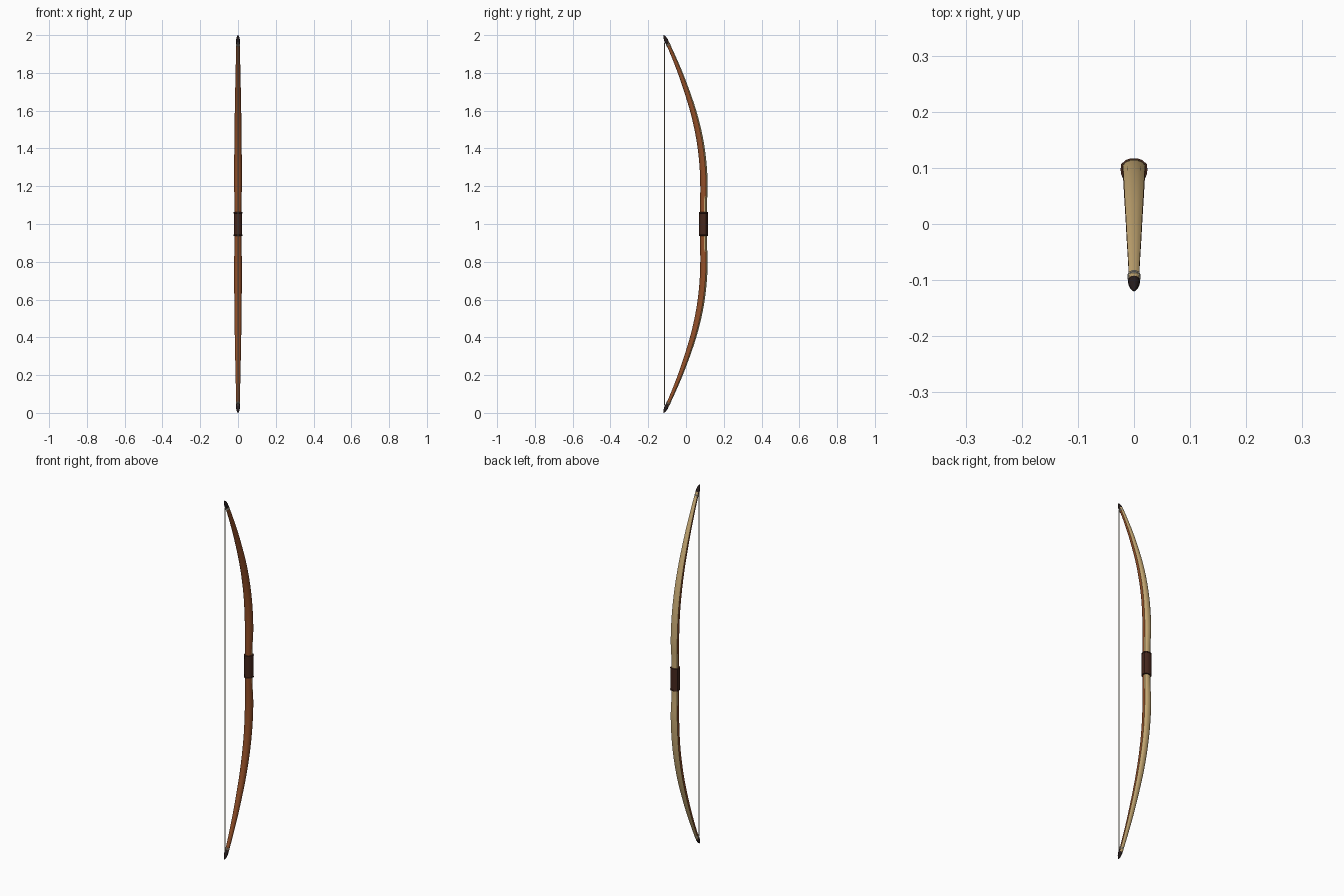
import bpy, bmesh, math
from mathutils import Vector

if "Cube" in bpy.data.objects:
    bpy.data.objects.remove(bpy.data.objects["Cube"])


def mat(name, rgb):
    m = bpy.data.materials.new(name)
    m.diffuse_color = (*rgb, 1)
    m.use_nodes = True
    m.node_tree.nodes["Principled BSDF"].inputs["Base Color"].default_value = m.diffuse_color
    return m


HEART = mat("heartwood", (0.29, 0.078, 0.021))
SAP = mat("sapwood", (0.57, 0.40, 0.175))
LEATHER = mat("dark leather", (0.06, 0.020, 0.012))
HORN = mat("dark horn", (0.020, 0.012, 0.012))
STRING = mat("pale string", (0.55, 0.50, 0.40))

# centreline: distance from the middle of the bow -> (y, half width, half depth)
TABLE = [(0, .092, .018, .0175), (.1, .092, .018, .0175), (.2, .0945, .0205, .019),
         (.3, .0905, .0205, .0185), (.4, .080, .0195, .018), (.5, .062, .0185, .017),
         (.6, .037, .017, .0155), (.7, .005, .015, .014), (.8, -.031, .013, .012),
         (.9, -.072, .0105, .010), (.97, -.1035, .009, .009)]


def spine(d):
    d = abs(d)
    for i in range(len(TABLE) - 1):
        if d <= TABLE[i + 1][0] + 1e-6:
            break
    a, b = TABLE[i], TABLE[i + 1]
    t = (d - a[0]) / (b[0] - a[0])
    # smooth cubic through neighbouring points
    pa = TABLE[i - 1] if i else (-.1, *TABLE[1][1:])
    nb = TABLE[min(i + 2, len(TABLE) - 1)]
    out = []
    for k in (1, 2, 3):
        h = b[0] - a[0]
        ma = (b[k] - pa[k]) / (b[0] - pa[0]) * h
        mb = (nb[k] - a[k]) / (nb[0] - a[0]) * h
        out.append((2*t**3 - 3*t*t + 1)*a[k] + (t**3 - 2*t*t + t)*ma
                   + (3*t*t - 2*t**3)*b[k] + (t**3 - t*t)*mb)
    return out


def loft(name, rings, mats, rule=None, smooth=40):
    bm = bmesh.new()
    vr = [[bm.verts.new(p) for p in r] for r in rings]
    n = len(vr[0])
    for a, b in zip(vr, vr[1:]):
        for j in range(n):
            f = bm.faces.new((a[j], a[(j+1) % n], b[(j+1) % n], b[j]))
            f.material_index = rule(j, f.calc_center_median().z) if rule else 0
    bm.faces.new(vr[0][::-1])
    bm.faces.new(vr[-1])
    bmesh.ops.recalc_face_normals(bm, faces=bm.faces)
    me = bpy.data.meshes.new(name)
    bm.to_mesh(me)
    bm.free()
    for m in mats:
        me.materials.append(m)
    ob = bpy.data.objects.new(name, me)
    bpy.context.collection.objects.link(ob)
    bpy.ops.object.select_all(action='DESELECT')
    ob.select_set(True)
    bpy.context.view_layer.objects.active = ob
    bpy.ops.object.shade_smooth_by_angle(angle=math.radians(smooth))
    return ob


def tube(name, path, radii, m, sides=12):
    rings = []
    for i, p in enumerate(path):
        t = (path[min(i+1, len(path)-1)] - path[max(i-1, 0)]).normalized()
        u = Vector((1, 0, 0))
        v = t.cross(u).normalized()
        rings.append([p + radii[i] * (u*math.cos(2*math.pi*k/sides) + v*math.sin(2*math.pi*k/sides))
                      for k in range(sides)])
    return loft(name, rings, [m])


# D-shaped section: crowned sapwood back (+y), rounded heartwood belly (-y)
half = [(.28, 1.07), (.62, .95), (.97, .62), (1, .2), (.97, -.1), (.8, -.54), (.45, -.88)]
SECTION = half + [(0, -1)] + [(-x, y) for x, y in reversed(half)]
N = len(SECTION)


def section_ring(d, grow=0.0):
    y, w, h = spine(d)
    dy = (spine(min(abs(d) + .005, .97))[0] - spine(max(abs(d) - .005, 0))[0]) / .01
    dy *= (1 if d > 0 else -1) if abs(d) > .005 else 0
    n = Vector((0, 1, -dy)).normalized()
    c = Vector((0, y, 1 + d))
    return [c + Vector((sx*(w+grow), 0, 0)) + n*(sy*(h+grow)) for sx, sy in SECTION]


def is_sap(j, z):
    # sapwood reaches further round the sides beside the grip
    limit = .1 if abs(z - 1) < .14 else .5
    return 1 if min(SECTION[j][1], SECTION[(j+1) % N][1]) > limit else 0


# stave
loft("bow_stave", [section_ring(-.965 + 1.93*i/80) for i in range(81)], [HEART, SAP], is_sap)

# leather grip with raised end bands
loft("grip", [section_ring(-.062 + .124*i/6, .0045) for i in range(7)], [LEATHER])
for s, nm in ((1, "upper"), (-1, "lower")):
    loft(nm + "_grip_band", [section_ring(s*d, g) for d, g in
         ((.056, .004), (.057, .006), (.062, .006), (.063, .004))], [LEATHER])

    # horn nock with pointed tip
    a, b = Vector((0, -.097, 1 + s*.955)), Vector((0, -.1185, 1 + s*1.0))
    prof = [(0, .0092), (.1, .0102), (.4, .0105), (.7, .0075), (.9, .0040), (1, .0012)]
    tube(nm + "_nock", [a.lerp(b, t) for t, r in prof], [r for t, r in prof], HORN)

    # string loop wound below the nock
    ax = (b - a).normalized()
    for k, t in enumerate((-.08, -.2)):
        bpy.ops.mesh.primitive_torus_add(location=a.lerp(b, t), major_segments=20, minor_segments=8,
                                         major_radius=.0092, minor_radius=.0026,
                                         rotation=ax.to_track_quat('Z', 'Y').to_euler())
        bpy.context.object.name = f"{nm}_string_loop_{k + 1}"
        bpy.context.object.data.materials.append(STRING)
        bpy.ops.object.shade_smooth_by_angle()

# bow string
tube("bow_string", [Vector((0, -.1145, z)) for z in (.04, 1, 1.96)], [.0028]*3, STRING, 8)
